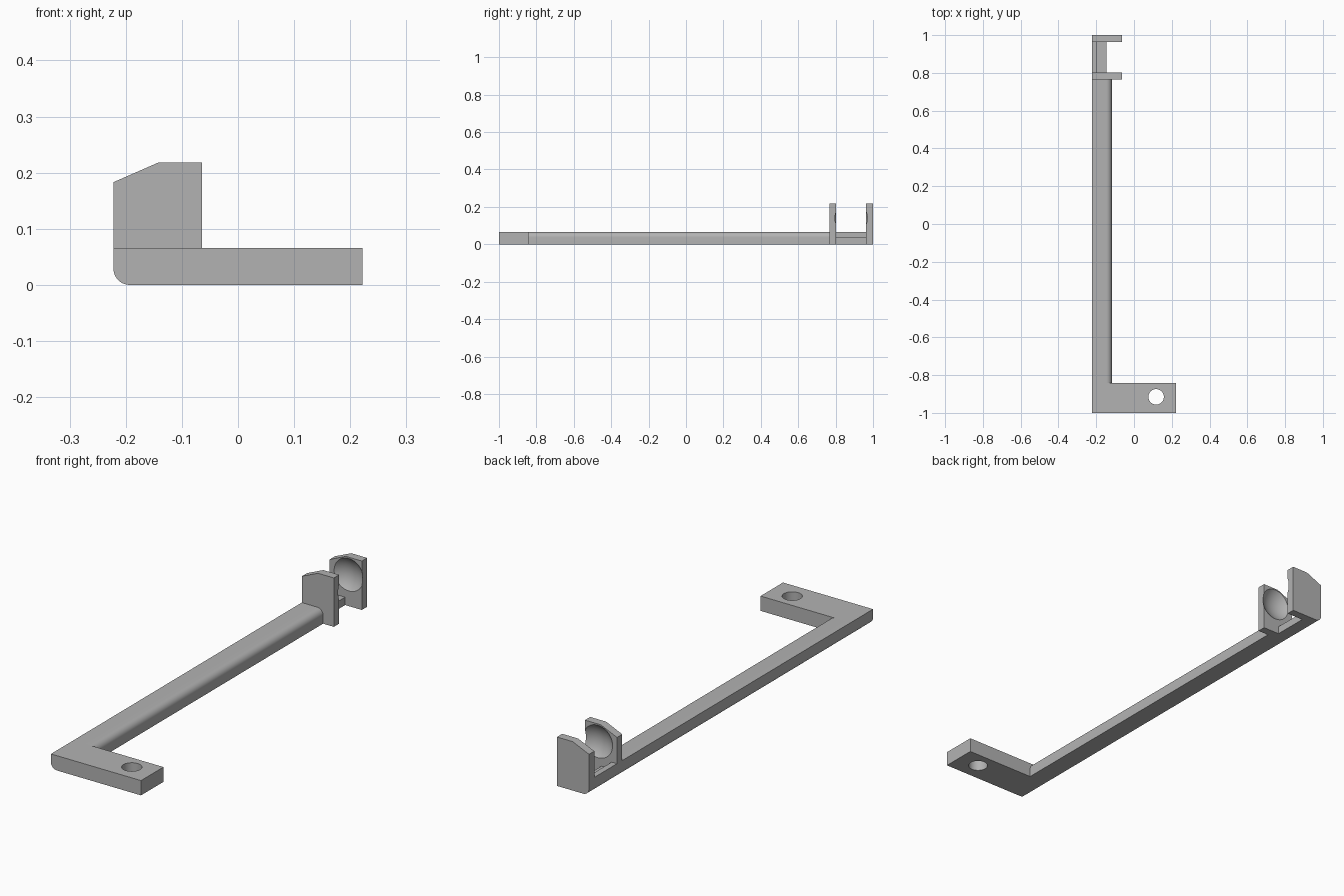
import bpy, bmesh, math
from mathutils import Vector

cube = bpy.data.objects.get("Cube")
if cube:
    bpy.data.objects.remove(cube, do_unlink=True)

grey = bpy.data.materials.new("plain grey")
grey.use_nodes = True
grey.diffuse_color = (0.45, 0.45, 0.45, 1)
grey.node_tree.nodes["Principled BSDF"].inputs["Base Color"].default_value = (0.45, 0.45, 0.45, 1)

OUT = -0.222       # flush outer side
ARM_IN = -0.117    # inner side of the arm
CLIP_IN = -0.064   # inner side of the clip plates
H = 0.066          # bar height
R = 0.029          # edge rounding


def fillet(cx, cz, start, steps=10):
    """Quarter circle of profile points, counter-clockwise from start degrees."""
    return [(cx + R * math.cos(math.radians(start + 90 * i / steps)),
             cz + R * math.sin(math.radians(start + 90 * i / steps)))
            for i in range(steps + 1)]


def extrude_profile(name, profile, y0, y1):
    """Solid from an x-z profile swept along y."""
    bm = bmesh.new()
    face = bm.faces.new([bm.verts.new((x, y0, z)) for x, z in profile])
    swept = bmesh.ops.extrude_face_region(bm, geom=[face])["geom"]
    verts = [v for v in swept if isinstance(v, bmesh.types.BMVert)]
    bmesh.ops.translate(bm, verts=verts, vec=Vector((0, y1 - y0, 0)))
    bmesh.ops.recalc_face_normals(bm, faces=bm.faces)
    mesh = bpy.data.meshes.new(name)
    bm.to_mesh(mesh)
    bm.free()
    mesh.materials.append(grey)
    ob = bpy.data.objects.new(name, mesh)
    bpy.context.collection.objects.link(ob)
    return ob


def activate(ob):
    bpy.ops.object.select_all(action='DESELECT')
    ob.select_set(True)
    bpy.context.view_layer.objects.active = ob


def cut(ob, cutter):
    """Subtract the cutter from the part, then remove the cutter."""
    cutter.hide_render = True
    cutter.data.materials.append(grey)
    mod = ob.modifiers.new("cut", 'BOOLEAN')
    mod.operation = 'DIFFERENCE'
    mod.solver = 'EXACT'
    mod.object = cutter
    activate(ob)
    bpy.ops.object.modifier_apply(modifier=mod.name)
    bpy.data.objects.remove(cutter, do_unlink=True)


low_corner = fillet(OUT + R, R, 180)

# Foot with its screw hole
foot = extrude_profile("foot", low_corner + [(-OUT, 0), (-OUT, H), (OUT, H)], -1, -0.842)
bpy.ops.mesh.primitive_cylinder_add(vertices=48, radius=0.041, depth=0.3,
                                    location=(0.117, -0.915, 0))
cut(foot, bpy.context.object)

# Long arm, rounded along the upper inner edge
arm = extrude_profile("arm", low_corner + [(ARM_IN, 0)]
                      + fillet(ARM_IN - R, H - R, 0) + [(OUT, H)], -0.842, 0.766)

# Stepped bridge between the clip plates
bridge = extrude_profile("clip_bridge", low_corner + [(-0.146, 0), (-0.146, 0.035),
                         (-0.196, 0.035), (-0.196, H), (OUT, H)], 0.803, 0.963)

# Pair of clip plates with ball sockets facing each other
plate = low_corner + [(CLIP_IN, 0), (CLIP_IN, 0.218), (-0.142, 0.218), (OUT, 0.183)]
parts = [foot, arm, bridge]
for name, y0, y1 in (("front_clip_plate", 0.766, 0.803), ("back_clip_plate", 0.963, 1)):
    ob = extrude_profile(name, plate, y0, y1)
    bpy.ops.mesh.primitive_uv_sphere_add(segments=64, ring_count=32, radius=0.108,
                                         location=(-0.128, 0.883, 0.14))
    cut(ob, bpy.context.object)
    parts.append(ob)

for ob in parts:
    activate(ob)
    bpy.ops.object.shade_smooth_by_angle(angle=math.radians(25))
